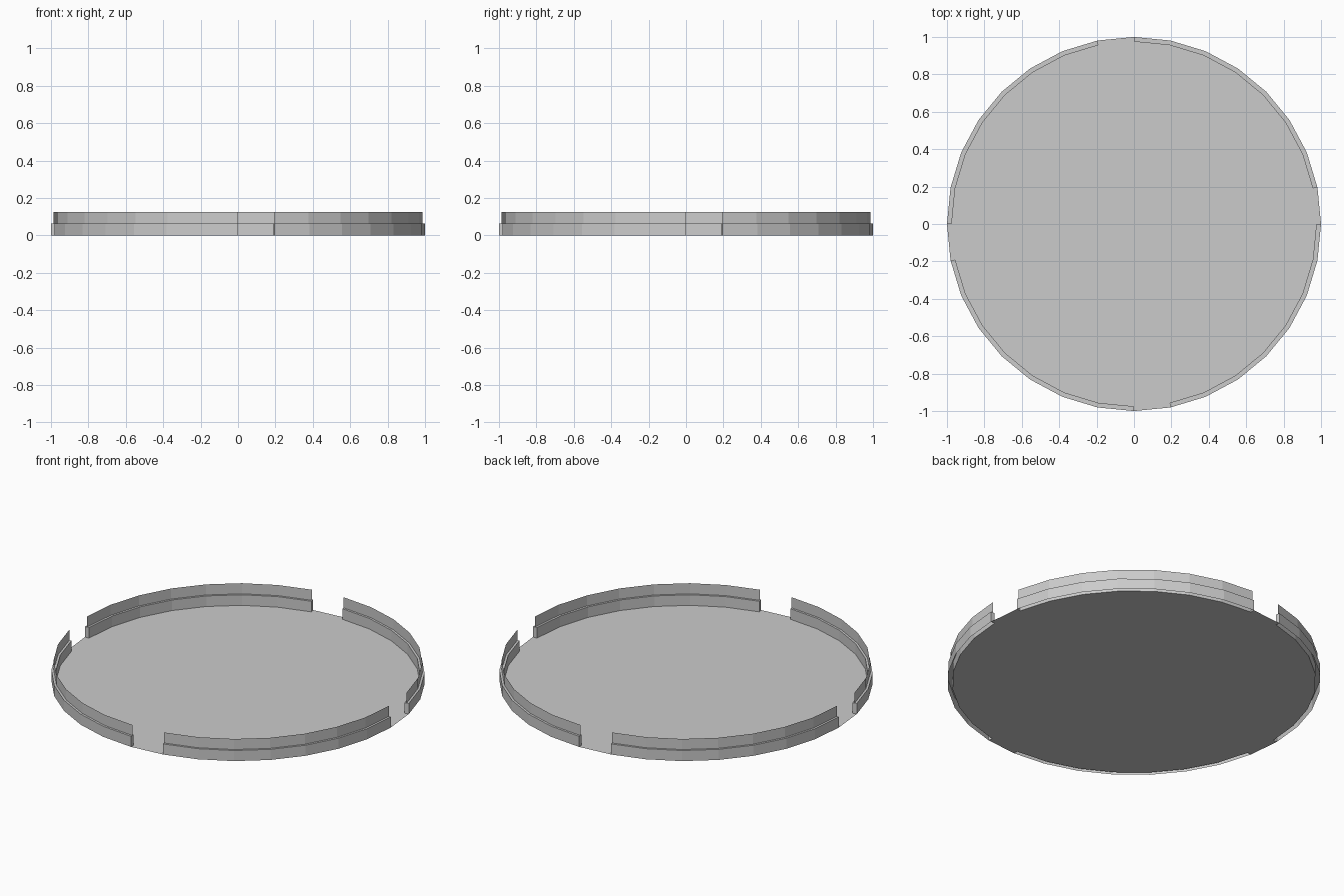
import bpy
import math

if "Cube" in bpy.data.objects:
    bpy.data.objects.remove(bpy.data.objects["Cube"])

SIDES = 32
R_OUT, R_IN, R_LIP = 1.0, 0.975, 0.9875
Z_RIM, Z_LIP = 0.0625, 0.125


def point(r, k, z):
    a = 2 * math.pi * k / SIDES
    return (r * math.cos(a), r * math.sin(a), z)


def make(name, verts, faces):
    mesh = bpy.data.meshes.new(name)
    mesh.from_pydata(verts, [], faces)
    obj = bpy.data.objects.new(name, mesh)
    bpy.context.collection.objects.link(obj)
    return obj


def sweep(name, profile, first, steps, caps):
    """Sweep an open (r, z) profile through whole sectors of the circle."""
    n = len(profile)
    verts = [point(r, first + s, z) for s in range(steps + 1) for r, z in profile]
    faces = [(s * n + i, (s + 1) * n + i, (s + 1) * n + i + 1, s * n + i + 1)
             for s in range(steps) for i in range(n - 1)]
    if caps:
        faces += [tuple(range(n)), tuple(steps * n + i for i in reversed(range(n)))]
    return make(name, verts, faces)


# Floor: full radius at the four gaps, inset under the hollow rim
outline = []
for q in range(4):
    k = q * 8
    outline += [point(R_IN, k, 0), point(R_OUT, k, 0),
                point(R_OUT, k + 1, 0), point(R_IN, k + 1, 0)]
    outline += [point(R_IN, k + i, 0) for i in range(2, 8)]
make("floor", outline, [tuple(range(len(outline)))])

# Four rim segments, each with a thin upright lip, leaving one-sector gaps
rim = [(R_OUT, 0), (R_OUT, Z_RIM), (R_IN, Z_RIM), (R_IN, 0)]
lip = [(R_LIP, Z_RIM), (R_LIP, Z_LIP)]
for q in range(4):
    sweep(f"rim_{q + 1}", rim, q * 8 + 1, 7, True)
    sweep(f"lip_{q + 1}", lip, q * 8 + 1, 7, False)
